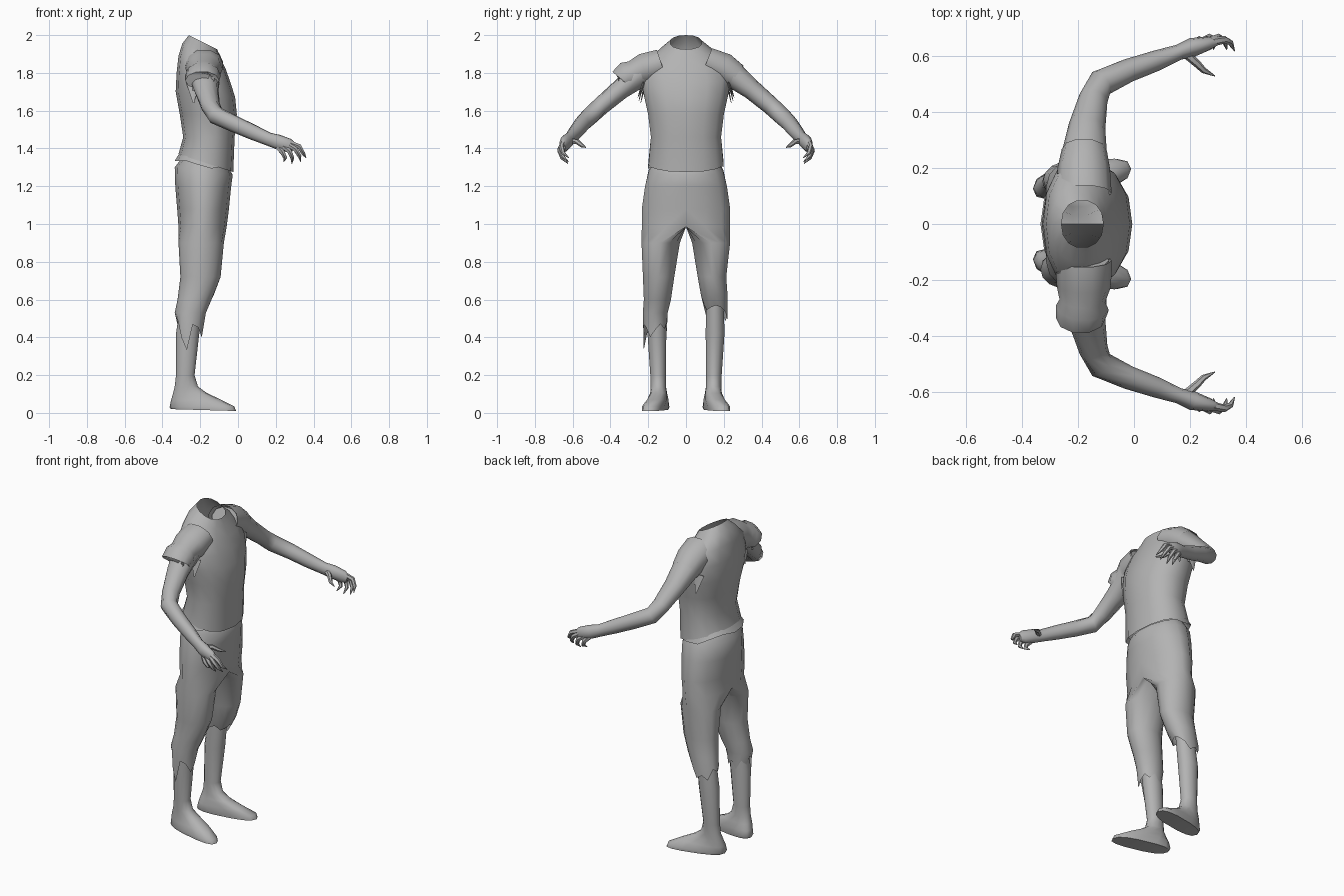
import bpy, bmesh, math
from mathutils import Vector

grey = bpy.data.materials.new("plain grey")
grey.diffuse_color = (0.45, 0.45, 0.45, 1)
N = 14


def spow(v, e):
    return math.copysign(abs(v) ** e, v)


def skin(bm, rings, cap_start=False, cap_end=False):
    """Bridge a list of point rings with quads."""
    vs = [[bm.verts.new(p) for p in r] for r in rings]
    for a, b in zip(vs, vs[1:]):
        n = len(a)
        for i in range(n):
            j = (i + 1) % n
            bm.faces.new((a[i], a[j], b[j], b[i]))
    if cap_start:
        bm.faces.new(vs[0])
    if cap_end:
        bm.faces.new(vs[-1])


def finish(name, bm, angle=55):
    bmesh.ops.remove_doubles(bm, verts=bm.verts, dist=0.0005)
    bmesh.ops.recalc_face_normals(bm, faces=bm.faces)
    me = bpy.data.meshes.new(name)
    bm.to_mesh(me)
    bm.free()
    me.materials.append(grey)
    ob = bpy.data.objects.new(name, me)
    bpy.context.collection.objects.link(ob)
    bpy.ops.object.select_all(action='DESELECT')
    ob.select_set(True)
    bpy.context.view_layer.objects.active = ob
    bpy.ops.object.shade_smooth_by_angle(angle=math.radians(angle))
    return ob


def level(zb, zf, xb, xf, y0, y1, s=1, e=1.0, shear=0.0, jag=None):
    """Near-horizontal ring; zb/zf are back and front heights, y0 == 0 gives a half ring."""
    pts = []
    for k in range(N):
        t = 2 * math.pi * k / N
        c, q = spow(math.cos(t), e), spow(math.sin(t), e)
        x = (xb + xf) / 2 + (xf - xb) / 2 * c
        y = y1 * max(q, 0) if y0 == 0 else (y0 + y1) / 2 + (y1 - y0) / 2 * q
        if abs(y) < 1e-5:
            y = 0
        z = zb + (zf - zb) * (c + 1) / 2 + (jag[k % len(jag)] if jag else 0)
        pts.append(Vector((x, s * (y + shear * (x + 0.2)), z)))
    return pts


def tube(path, s=1, ref=(0, 0, 1), n=10, jag=None):
    """Rings along a path of (x, y, z, radius, vertical radius)."""
    P = [Vector((p[0], p[1] * s, p[2])) for p in path]
    rings = []
    for i, p in enumerate(path):
        d = (P[min(i + 1, len(P) - 1)] - P[max(i - 1, 0)]).normalized()
        u = d.cross(Vector(ref)).normalized()
        v = u.cross(d)
        rings.append([P[i] + u * p[3] * math.cos(2 * math.pi * k / n)
                      + v * p[4] * math.sin(2 * math.pi * k / n) for k in range(n)])
    if jag:
        for k, q in enumerate(rings[-1]):
            q.z += jag[k % len(jag)]
    return rings


# Shirt body with tilted open neck and slanted hem
bm = bmesh.new()
shirt = [(2.0, 1.925, -.26, -.11, .085), (1.955, 1.885, -.295, -.095, .14),
         (1.89, 1.82, -.315, -.065, .215), (1.80, 1.75, -.325, -.04, .24),
         (1.70, 1.67, -.33, -.015, .228), (1.58, 1.58, -.308, -.006, .205),
         (1.46, 1.46, -.29, -.018, .19), (1.37, 1.275, -.315, -.025, .203)]
skin(bm, [level(a, b, c, d, -w, w, e=.9) for a, b, c, d, w in shirt])
finish("shirt", bm)

# Shirt hem fold sticking out at the back
bm = bmesh.new()
skin(bm, [level(1.39, 1.31, -.30, -.04, -.19, .19, e=.9),
          level(1.335, 1.285, -.335, -.025, -.205, .205, e=.9, jag=(0, 0, .01, 0, -.01, .012, .02))])
finish("shirt_hem", bm)

# Trousers: two half shells welded along the middle, ragged at the cuffs
hips = [(1.36, 1.29, -.29, -.045, 0, .18), (1.30, 1.26, -.335, -.028, 0, .203),
        (1.20, 1.20, -.332, -.036, 0, .222), (1.08, 1.08, -.322, -.048, 0, .24),
        (.985, .985, -.315, -.06, 0, .24)]
cuts = {1: [(.90, .90, -.315, -.075, .03, .236), (.72, .72, -.305, -.092, .06, .215),
            (.62, .62, -.315, -.13, .078, .222), (.53, .56, -.325, -.165, .095, .222)],
        -1: [(.90, .90, -.315, -.075, .03, .238), (.72, .72, -.305, -.092, .06, .23),
             (.60, .60, -.32, -.14, .078, .225), (.53, .53, -.335, -.17, .095, .23),
             (.46, .44, -.325, -.185, .10, .225)]}
rag = {1: (.01, 0, -.02, -.06, -.03, -.05, .02, 0, .02, -.03, .01, .02, -.01, 0),
       -1: (0, -.04, .01, .02, -.12, -.06, .03, .04, 0, .03, -.02, .03, .0, .03)}
bm = bmesh.new()
for s in (1, -1):
    rows = hips + cuts[s]
    skin(bm, [level(*r, s=s, jag=rag[s] if r is rows[-1] else None) for r in rows])
inner = [f for f in bm.faces if all(abs(v.co.y) < 1e-4 for v in f.verts)]
bmesh.ops.delete(bm, geom=inner, context='FACES')
finish("trousers", bm)

# Bare shins flowing into wedge-shaped feet
shin = [(.62, .62, -.30, -.185, .105, .20), (.42, .42, -.328, -.205, .103, .205),
        (.20, .20, -.328, -.23, .105, .19), (.14, .14, -.335, -.212, .105, .188)]
foot = [(.10, .105, -.345, -.165, .103, .192), (.065, .07, -.355, -.09, .10, .205),
        (.03, .035, -.362, -.02, .10, .218), (.02, .01, -.355, -.01, .103, .215)]
for s, side in ((1, "left"), (-1, "right")):
    bm = bmesh.new()
    skin(bm, [level(*r, s=s) for r in shin]
         + [level(*r, s=s, e=.75, shear=h) for r, h in zip(foot, (.05, .14, .2, .2))],
         cap_end=True)
    finish(side + "_leg_and_foot", bm)

# Arms with palm, curled clawed fingers and thumb
arm = [(-.18, .13, 1.85, .09, .07), (-.18, .23, 1.805, .085, .075), (-.168, .35, 1.71, .066, .054),
       (-.145, .45, 1.625, .052, .048), (-.118, .505, 1.575, .05, .048),
       (-.02, .55, 1.53, .042, .045), (.08, .585, 1.485, .037, .041),
       (.16, .615, 1.45, .028, .036), (.21, .633, 1.435, .034, .04),
       (.27, .648, 1.415, .024, .038), (.295, .65, 1.405, .012, .024)]
fingers = [[(.27, .65, 1.43), (.325, .66, 1.41), (.345, .65, 1.375), (.36, .62, 1.35)],
           [(.265, .652, 1.42), (.305, .668, 1.395), (.325, .655, 1.36), (.332, .625, 1.33)],
           [(.24, .65, 1.41), (.272, .668, 1.385), (.288, .655, 1.35), (.285, .625, 1.32)],
           [(.21, .64, 1.41), (.235, .66, 1.38), (.25, .65, 1.35), (.242, .622, 1.33)],
           [(.185, .61, 1.44), (.225, .575, 1.435), (.25, .55, 1.415), (.29, .53, 1.405)]]
for s, side in ((1, "left"), (-1, "right")):
    bm = bmesh.new()
    skin(bm, tube(arm, s), cap_start=True, cap_end=True)
    finish(side + "_arm", bm)
    bm = bmesh.new()
    for f in fingers:
        path = [(*p, r, r) for p, r in zip(f, (.016, .014, .011, .002))]
        skin(bm, tube(path, s, ref=(.4, 1, .3) if f is not fingers[-1] else (0, 0, 1), n=6),
             cap_start=True, cap_end=True)
    finish(side + "_fingers", bm)

# Torn sleeves: a loose rolled one and a tight one with armpit shreds
bm = bmesh.new()
skin(bm, tube([(-.18, .13, 1.85, .10, .08), (-.18, .22, 1.82, .098, .088),
               (-.185, .275, 1.80, .082, .07), (-.185, .30, 1.785, .095, .085),
               (-.19, .335, 1.76, .09, .075), (-.185, .325, 1.755, .07, .058)], -1,
              jag=(.01, 0, -.01, .01, -.01, .01, -.02, .0, -.03, .01)))
finish("right_sleeve", bm)
bm = bmesh.new()
skin(bm, tube([(-.18, .11, 1.86, .10, .08), (-.18, .20, 1.825, .094, .084),
               (-.178, .265, 1.78, .081, .073)], 1))
finish("left_sleeve", bm)

# Cloth shreds hanging below the armpits
for s, side in ((1, "left"), (-1, "right")):
    bm = bmesh.new()
    for x, y, top, tip in ((-.13, .245, 1.75, 1.65), (-.19, .25, 1.74, 1.67), (-.24, .235, 1.75, 1.64)):
        skin(bm, tube([(x, y - .02, top, .008, .035), (x + .005, y + .005, tip, .001, .003)],
                      s, ref=(1, 0, 0), n=4), cap_start=True, cap_end=True)
    finish(side + "_sleeve_shreds", bm)
